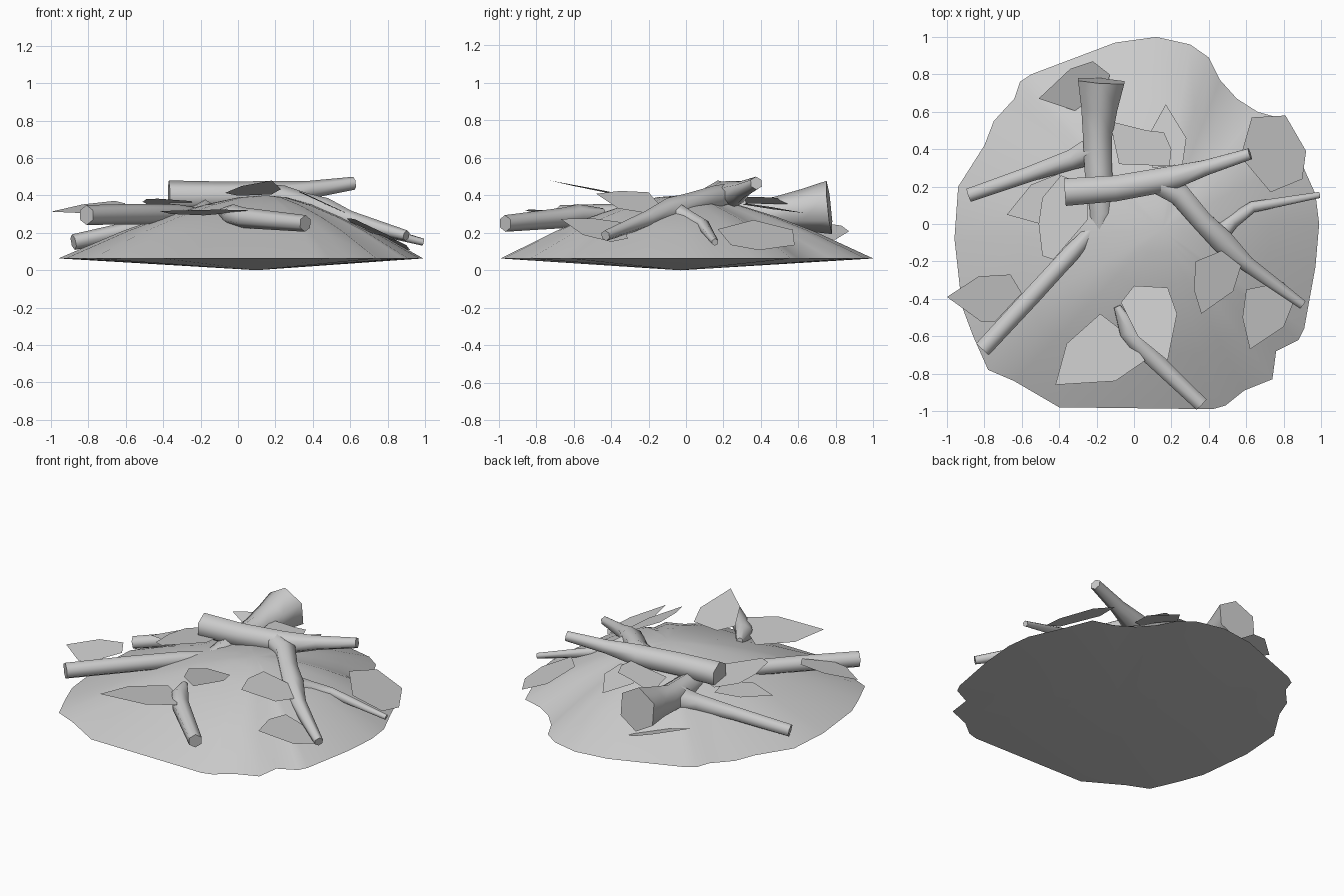
import bpy, bmesh, math
from mathutils import Vector

if "Cube" in bpy.data.objects:
    bpy.data.objects.remove(bpy.data.objects["Cube"])


def finish(name, bm, angle=40, normals=True):
    if normals:
        bmesh.ops.recalc_face_normals(bm, faces=bm.faces)
    me = bpy.data.meshes.new(name)
    bm.to_mesh(me)
    bm.free()
    ob = bpy.data.objects.new(name, me)
    bpy.context.collection.objects.link(ob)
    bpy.ops.object.select_all(action='DESELECT')
    ob.select_set(True)
    bpy.context.view_layer.objects.active = ob
    bpy.ops.object.shade_smooth_by_angle(angle=math.radians(angle))
    return ob


def stick(name, path, sides=6):
    """Tapered tube; path holds (x, y, z, radius), ends are cut flat."""
    bm = bmesh.new()
    pts = [Vector(p[:3]) for p in path]
    rings = []
    for i, p in enumerate(pts):
        t = (pts[min(i + 1, len(pts) - 1)] - pts[max(i - 1, 0)]).normalized()
        u = t.cross(Vector((0, 0, 1))).normalized()
        v = u.cross(t)
        ring = []
        for k in range(sides):
            a = math.tau * (k + 0.5) / sides
            ring.append(bm.verts.new(p + 1.06 * path[i][3] * (u * math.cos(a) + v * math.sin(a))))
        rings.append(ring)
    for a, b in zip(rings, rings[1:]):
        for k in range(sides):
            n = (k + 1) % sides
            bm.faces.new((a[k], a[n], b[n], b[k]))
    bm.faces.new(rings[0])
    bm.faces.new(rings[-1])
    return finish(name, bm, 68)


def leaf(name, outline, z, sx, sy):
    """Flat leaf lying in a tilted plane: height z at its centre, slopes sx and sy."""
    bm = bmesh.new()
    cx = sum(p[0] for p in outline) / len(outline)
    cy = sum(p[1] for p in outline) / len(outline)
    f = bm.faces.new([bm.verts.new((x, y, z + sx * (x - cx) + sy * (y - cy)))
                      for x, y in outline])
    f.normal_update()
    if f.normal.z < 0:
        f.normal_flip()
    return finish(name, bm, normals=False)


# Soil mound: irregular rim scaled inwards, shallow cone underneath
rim = [(.12, 1), (.30, .96), (.40, .89), (.46, .77), (.55, .67), (.66, .6), (.8, .56),
       (.88, .36), (.97, .16), (.99, 0), (.97, -.23), (.91, -.56), (.88, -.62),
       (.76, -.68), (.74, -.83), (.59, -.89), (.49, -.97), (.42, -.99), (-.4, -.98),
       (-.64, -.84), (-.78, -.78), (-.86, -.6), (-.92, -.44), (-.96, -.08),
       (-.94, .2), (-.8, .42), (-.75, .55), (-.64, .67), (-.61, .76), (-.55, .8),
       (-.1, .97)]
bm = bmesh.new()
cx, cy = .1, -.03
rings = []
for t, z in [(1, .063), (.69, .21), (.5, .285), (.3, .35), (.13, .39)]:
    ox = cx + .05 * (1 - t)
    rings.append([bm.verts.new((ox + (x - cx) * t, cy + (y - cy) * t, z)) for x, y in rim])
n = len(rim)
for a, b in zip(rings, rings[1:]):
    for k in range(n):
        m = (k + 1) % n
        bm.faces.new((a[k], a[m], b[m], b[k]))
for ring, p in ((rings[0], (cx, cy, 0)), (rings[-1], (cx + .05, cy, .4))):
    tip = bm.verts.new(p)
    for k in range(n):
        bm.faces.new((ring[k], ring[(k + 1) % n], tip))
finish("soil_mound", bm)

# Forked branch on top
stick("main_branch", [(-.37, .17, .395, .08), (-.1, .19, .395, .075), (.18, .24, .4, .072),
                      (.38, .3, .43, .045), (.62, .375, .465, .033)])
stick("fork_branch", [(.1, .23, .4, .06), (.24, .16, .385, .065), (.36, .02, .35, .06),
                      (.47, -.09, .315, .068), (.6, -.21, .27, .045), (.9, -.43, .185, .027)])
stick("fork_twig", [(.43, -.08, .32, .06), (.52, .01, .28, .042), (.63, .09, .245, .032),
                    (.99, .155, .15, .018)])

# Broken stump branch at the back with its side limb
stick("stump_branch", [(-.175, .765, .335, .135), (-.185, .62, .32, .105), (-.195, .47, .3, .085),
                       (-.19, .28, .3, .08), (-.17, .06, .3, .07), (-.2, -.12, .28, .04)])
stick("stump_side_limb", [(-.2, .4, .285, .085), (-.33, .345, .26, .058), (-.55, .27, .22, .045),
                          (-.88, .155, .15, .04)])

# Loose sticks at the front
stick("left_stick", [(-.2, 0, .3, .03), (-.33, -.15, .3, .05), (-.55, -.39, .3, .052),
                     (-.81, -.67, .295, .05)])
stick("front_stick", [(-.09, -.44, .31, .02), (-.03, -.57, .295, .055), (.03, -.65, .28, .052),
                      (.36, -.965, .25, .042)])

# Fallen leaves
leaf("leaf_back_left", [(-.51, .67), (-.34, .83), (-.22, .87), (-.13, .8), (-.15, .68), (-.3, .6)],
     .2, -.32, .2)
leaf("leaf_back", [(-.13, .55), (.07, .5), (.16, .49), (.2, .4), (.19, .31), (-.08, .32)],
     .375, .12, 0)
leaf("leaf_back_under", [(.17, .64), (.28, .46), (.26, .32), (.1, .3), (.07, .46)],
     .335, .05, -.15)
leaf("leaf_right", [(.63, .57), (.81, .58), (.92, .39), (.9, .24), (.73, .17), (.57, .36)],
     .18, -.45, -.12)
leaf("leaf_left_under", [(-.68, .05), (-.55, .21), (-.4, .27), (-.36, .1), (-.5, 0)],
     .31, .1, 0)
leaf("leaf_left", [(-.43, -.19), (-.49, -.17), (-.51, 0), (-.49, .14), (-.39, .26), (-.24, .2),
                   (-.25, .02)], .365, .02, -.08)
leaf("leaf_front_upper", [(-.07, -.42), (0, -.33), (.18, -.34), (.23, -.48), (.18, -.73),
                          (.02, -.6)], .43, .03, -.19)
leaf("leaf_centre_right", [(.33, -.2), (.5, -.13), (.58, -.2), (.53, -.36), (.36, -.48),
                           (.32, -.35)], .37, -.45, -.02)
leaf("leaf_front_right", [(.6, -.35), (.8, -.31), (.86, -.4), (.8, -.55), (.62, -.67), (.58, -.5)],
     .22, -.42, -.08)
leaf("leaf_far_left", [(-1, -.39), (-.83, -.28), (-.66, -.27), (-.6, -.37), (-.74, -.52),
                       (-.82, -.52)], .335, .1, .2)
leaf("leaf_front", [(-.42, -.86), (-.36, -.64), (-.18, -.48), (-.05, -.58), (.06, -.73),
                    (-.1, -.84)], .31, .03, -.08)
